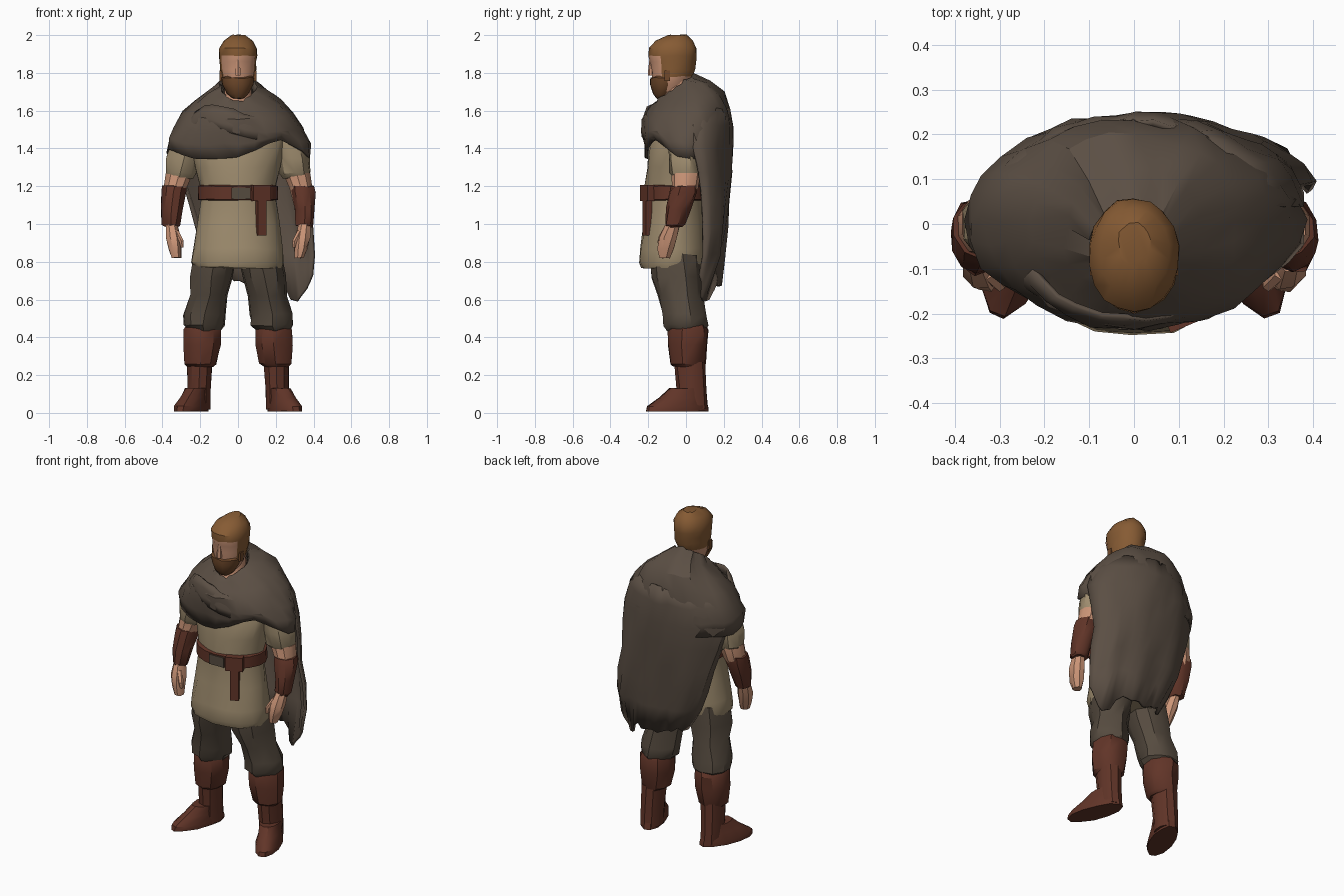
import bpy, bmesh, math, random
from mathutils import Vector, Matrix

random.seed(4)


def mat(name, r, g, b):
    m = bpy.data.materials.new(name)
    m.diffuse_color = (r, g, b, 1)
    return m


CLOAK = mat("cloak wool", .105, .078, .058)
TUNIC = mat("tunic linen", .34, .26, .155)
LEATHER = mat("brown leather", .12, .035, .021)
TROUSER = mat("trouser cloth", .092, .07, .05)
SKIN = mat("skin", .60, .30, .185)
HAIR = mat("hair", .24, .105, .034)
BEARD = mat("beard", .16, .066, .024)


def finish(name, bm, mats, angle=35, jitter=0.0):
    for v in bm.verts:
        v.co += Vector([random.uniform(-jitter, jitter) for _ in range(3)])
    bmesh.ops.recalc_face_normals(bm, faces=bm.faces)
    me = bpy.data.meshes.new(name)
    bm.to_mesh(me)
    bm.free()
    for m in mats:
        me.materials.append(m)
    ob = bpy.data.objects.new(name, me)
    bpy.context.collection.objects.link(ob)
    bpy.ops.object.select_all(action='DESELECT')
    ob.select_set(True)
    bpy.context.view_layer.objects.active = ob
    bpy.ops.object.shade_smooth_by_angle(angle=math.radians(angle))
    return ob


def skin_rows(bm, rows, closed):
    n = len(rows[0])
    for a, b in zip(rows, rows[1:]):
        for i in range(n if closed else n - 1):
            j = (i + 1) % n
            bm.faces.new((a[i], a[j], b[j], b[i]))


def loft(name, rings, m, n=10, side=1, jitter=0.0, rule=None, mats=None):
    """Stacked ellipses: (cx, cy, z, rx, ry[, yaw])."""
    bm = bmesh.new()
    rows = []
    for cx, cy, z, rx, ry, *yaw in rings:
        rot = Matrix.Rotation((yaw[0] if yaw else 0) * side, 3, 'Z')
        row = []
        for i in range(n):
            a = math.tau * (i + .5) / n
            p = rot @ Vector((rx * math.cos(a), ry * math.sin(a), 0))
            row.append(bm.verts.new(p + Vector((cx * side, cy, z))))
        rows.append(row)
    skin_rows(bm, rows, True)
    bm.faces.new(rows[0])
    bm.faces.new(rows[-1])
    if rule:
        for f in bm.faces:
            f.material_index = rule(f.calc_center_median())
    return finish(name, bm, mats or [m], jitter=jitter)


def box(name, c, size, m, rot=0.0):
    bm = bmesh.new()
    bmesh.ops.create_cube(bm, size=1)
    bm.transform(Matrix.Translation(c) @ Matrix.Rotation(rot, 4, 'Z')
                 @ Matrix.Diagonal((*size, 1)))
    return finish(name, bm, [m])


def thicken(ob, t):
    mod = ob.modifiers.new("cloth thickness", 'SOLIDIFY')
    mod.thickness = t
    mod.offset = 0


# Head: hair covers the crown, sides and nape, the rest is skin
loft("head", [(0, -.085, 1.70, .06, .075), (0, -.08, 1.74, .08, .09),
              (0, -.075, 1.78, .09, .108), (0, -.07, 1.82, .096, .116),
              (0, -.07, 1.86, .099, .122), (0, -.07, 1.89, .102, .128),
              (0, -.07, 1.93, .1, .127), (0, -.062, 1.97, .078, .1),
              (0, -.045, 2.0, .035, .05)], None, 18, jitter=.003,
     rule=lambda c: int(c.z > 1.89 or (c.y > -.115 and c.z > 1.79)
                        or (c.y > -.02 and c.z > 1.77)), mats=[SKIN, HAIR])
loft("beard", [(0, -.125, 1.665, .03, .035), (0, -.125, 1.69, .058, .052),
               (0, -.12, 1.74, .084, .07), (0, -.118, 1.772, .09, .072),
               (0, -.118, 1.78, .08, .06)], BEARD, 12, jitter=.004)
loft("nose", [(0, -.185, 1.785, .015, .017), (0, -.185, 1.80, .016, .017),
              (0, -.182, 1.87, .01, .012)], SKIN, 6)
loft("neck", [(0, -.045, 1.57, .1, .115), (0, -.05, 1.635, .085, .098),
              (0, -.05, 1.67, .074, .085), (0, -.045, 1.80, .07, .07)], SKIN, 12)
for s in (-1, 1):
    box("sideburn", (s * .09, -.1, 1.785), (.016, .03, .055), BEARD)

# Tunic, belt and hanging strap
loft("tunic", [(0, -.07, .77, .235, .17), (0, -.07, .80, .248, .18),
               (0, -.07, .87, .242, .176), (0, -.065, 1.0, .22, .162),
               (0, -.06, 1.13, .2, .155), (0, -.06, 1.2, .2, .155),
               (0, -.05, 1.3, .225, .16), (0, -.03, 1.45, .26, .163),
               (0, 0, 1.55, .2, .14), (0, 0, 1.58, .1, .1)],
     TUNIC, 18, jitter=.006)
loft("belt", [(0, -.06, 1.125, .2, .155), (0, -.06, 1.13, .213, .172),
              (0, -.06, 1.2, .213, .172), (0, -.06, 1.205, .2, .155)],
     LEATHER, 18, jitter=.002)
box("belt_clasp", (.015, -.231, 1.163), (.1, .009, .06), TROUSER, .03)
box("belt_loop", (.12, -.205, 1.165), (.1, .04, .085), LEATHER, .4)
box("belt_strap", (.122, -.205, 1.04), (.05, .035, .2), LEATHER, .4)

# Limbs, mirrored left and right
for s, tag in ((-1, "right_"), (1, "left_")):
    loft(tag + "sleeve", [(.22, 0, 1.55, .07, .08), (.26, .0, 1.45, .09, .095),
                          (.285, 0, 1.35, .095, .094), (.3, 0, 1.27, .088, .088),
                          (.308, 0, 1.245, .068, .07)], TUNIC, 10, s, .006)
    loft(tag + "forearm", [(.355, -.06, 1.0, .035, .04), (.333, -.005, 1.19, .064, .07),
                           (.31, 0, 1.27, .076, .076)], SKIN, 10, s)
    loft(tag + "bracer", [(.354, -.062, .985, .038, .045), (.354, -.06, .995, .048, .052),
                          (.352, -.04, 1.08, .058, .066), (.343, -.015, 1.17, .068, .075),
                          (.338, -.008, 1.2, .066, .072), (.338, -.005, 1.202, .05, .055)],
         LEATHER, 10, s, .005)
    loft(tag + "hand", [(.325, -.115, .82, .026, .03), (.332, -.108, .87, .036, .045),
                        (.342, -.095, .93, .042, .052), (.352, -.07, 1.0, .033, .04)],
         SKIN, 8, s, .003)
    loft(tag + "thumb", [(.295, -.135, .875, .009, .011), (.3, -.135, .91, .014, .016),
                         (.33, -.105, .965, .018, .02)], SKIN, 6, s)
    loft(tag + "trouser_leg", [(.185, .0, .44, .09, .095), (.18, 0, .465, .112, .112),
                               (.176, -.005, .52, .113, .114), (.155, -.03, .62, .102, .115),
                               (.138, -.05, .72, .114, .13), (.118, -.06, .84, .118, .13)],
         TROUSER, 10, s, .008)
    loft(tag + "boot_cuff", [(.2, .015, .245, .07, .08), (.198, .012, .26, .088, .09),
                             (.19, .01, .36, .102, .102), (.188, .01, .44, .102, .108),
                             (.185, .008, .465, .09, .095)], LEATHER, 10, s, .004)
    loft(tag + "boot_shaft", [(.207, .035, .02, .062, .08), (.207, .03, .12, .064, .078),
                              (.203, .02, .27, .07, .083)], LEATHER, 10, s, .002)
    loft(tag + "boot_foot", [(.247, -.045, .008, .07, .176, .36),
                             (.247, -.045, .035, .072, .172, .36),
                             (.235, -.02, .08, .062, .13, .34),
                             (.22, .005, .13, .058, .095, .3)], LEATHER, 12, s, .002)

# Cloak mantle: (z, slope, cy, rx, front ry, back ry) from the collar to the hem
bm = bmesh.new()
N = 28
rows = []
profile = [(1.69, .75, -.045, .085, .092, .078), (1.725, .75, -.045, .095, .105, .085),
           (1.695, .43, -.015, .15, .155, .14), (1.642, .27, .01, .23, .205, .185),
           (1.58, .12, .01, .29, .235, .218), (1.50, .05, .01, .335, .24, .225),
           (1.43, .04, .01, .365, .23, .22), (1.365, .0, .01, .368, .222, .21)]
for k, (z, slope, cy, rx, rf, rb) in enumerate(profile):
    row = []
    for i in range(N):
        a = math.tau * i / N
        fold = 1 + .022 * math.sin(5 * a + k * 1.3) * min(k, 4) / 4
        x = rx * fold * math.cos(a)
        y = (rb if math.sin(a) > 0 else rf) * fold * math.sin(a)
        # the hem lifts over one arm
        lift = .1 * math.exp(-((a - math.radians(308)) / .42) ** 2)
        lift += .04 * math.exp(-((a - math.radians(195)) / .4) ** 2)
        hem = lift * max(0, k - 5) / 2 - (.015 if k == 7 else 0)
        row.append(bm.verts.new((x, cy + y, z + slope * y + hem)))
    rows.append(row)
skin_rows(bm, rows, True)
thicken(finish("cloak_mantle", bm, [CLOAK], 30, .008), .014)

# Scarf fold across the front of the mantle
bm = bmesh.new()
rows = []
for v in range(4):
    t = v / 3
    row = []
    for i in range(11):
        a = math.pi * (1.14 + .66 * i / 10)
        r = 1 + .04 * math.sin(math.pi * t)
        x = (.26 + .05 * t) * r * math.cos(a)
        y = .01 + (.222 + .018 * t) * r * math.sin(a)
        row.append(bm.verts.new((x, y, 1.595 - .12 * t + .035 * math.cos(3 * a))))
    rows.append(row)
skin_rows(bm, rows, False)
thicken(finish("cloak_front_fold", bm, [CLOAK], 30, .006), .012)

# Back drape: (z, left x, right x, edge y, back y), hanging lower on one side
bm = bmesh.new()
rows = []
drape = [(1.61, -.24, .25, .05, .225), (1.52, -.32, .33, .04, .238),
         (1.4, -.35, .365, .035, .24), (1.27, -.31, .365, .065, .235),
         (1.12, -.26, .365, .09, .224), (.98, -.22, .385, .095, .21),
         (.84, -.16, .395, .09, .195), (.73, -.1, .39, .08, .178)]
for k, (z, x0, x1, ye, yb) in enumerate(drape):
    row = []
    for i in range(19):
        u = i / 18
        x = x0 + (x1 - x0) * (.5 - .5 * math.cos(math.pi * (.12 + .76 * u)) / math.cos(math.pi * .12))
        y = ye + (yb - ye) * math.sin(math.pi * u) ** .7
        y += .007 * math.sin(u * 22 + k * .5) * k / 7
        drop = 0
        if k == len(drape) - 1:
            tip = math.exp(-((x - .31) / .05) ** 2)
            drop = .045 * math.sin(math.pi * u) + .12 * tip + random.uniform(-.012, .012)
            y -= .07 * tip
        row.append(bm.verts.new((x, y, z - drop)))
    rows.append(row)
skin_rows(bm, rows, False)
thicken(finish("cloak_drape", bm, [CLOAK], 30, .007), .016)
